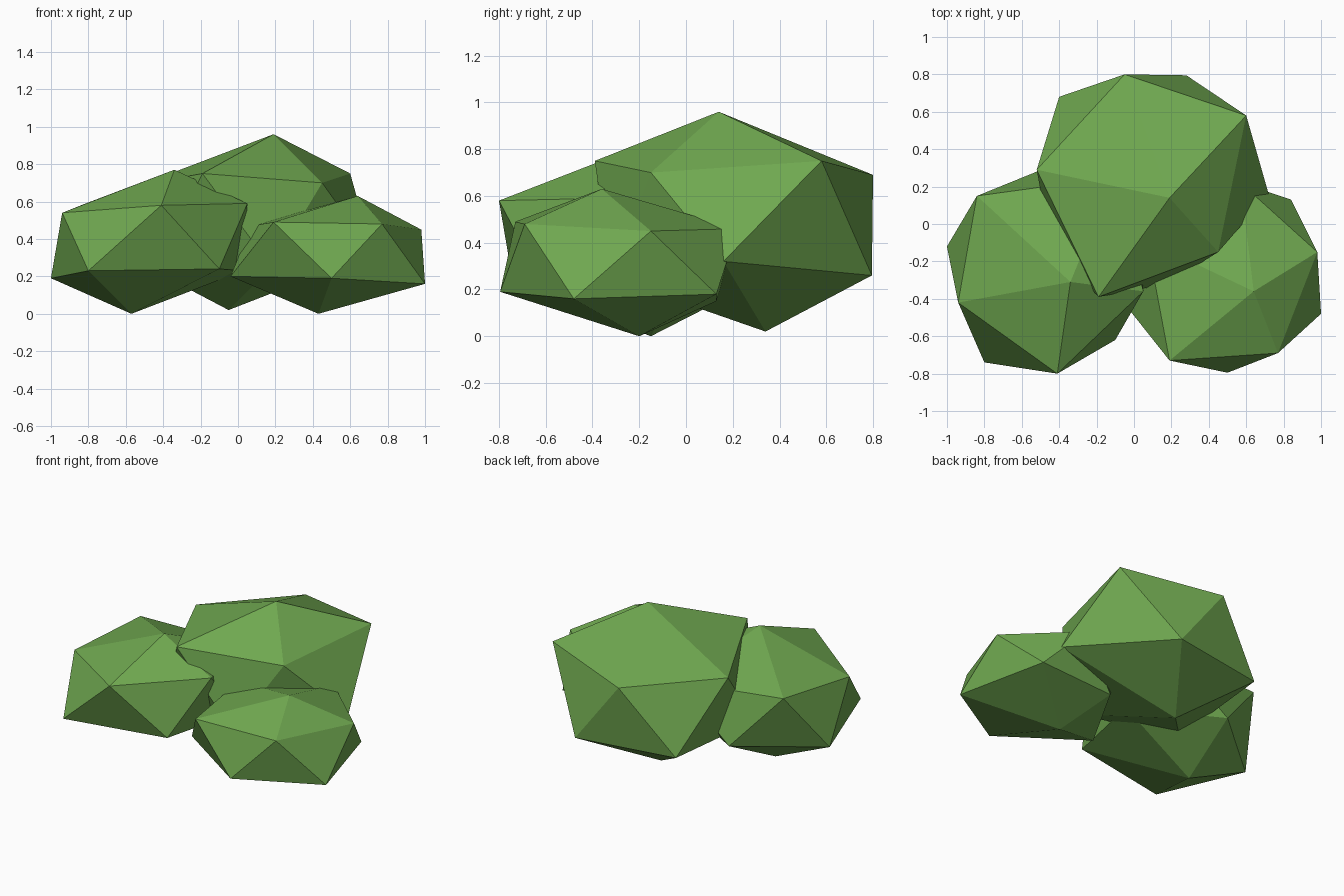
import bpy, bmesh

leaf = bpy.data.materials.new("leaf_green")
leaf.diffuse_color = (0.16, 0.39, 0.08, 1)


def leaf_clump(name, top, upper, lower, bottom):
    """Uneven low-poly ball: two poles and two rings of five, wrapped in a hull."""
    bm = bmesh.new()
    for p in (top, *upper, *lower, bottom):
        bm.verts.new(p)
    bmesh.ops.convex_hull(bm, input=bm.verts[:])
    bmesh.ops.recalc_face_normals(bm, faces=bm.faces[:])
    mesh = bpy.data.meshes.new(name)
    bm.to_mesh(mesh)
    bm.free()
    mesh.materials.append(leaf)
    obj = bpy.data.objects.new(name, mesh)
    bpy.context.collection.objects.link(obj)


# Tall clump at the back
leaf_clump("back_clump", (0.19, 0.14, 0.96),
           [(0.60, 0.58, 0.75), (-0.05, 0.80, 0.69), (-0.52, 0.29, 0.69),
            (-0.19, -0.39, 0.75), (0.45, -0.15, 0.70)],
           [(-0.45, -0.10, 0.23), (0.18, -0.32, 0.25), (0.72, 0.16, 0.32),
            (0.28, 0.795, 0.26), (-0.40, 0.68, 0.26)],
           (-0.05, 0.34, 0.02))

# Medium clump at the front left
leaf_clump("left_clump", (-0.34, -0.31, 0.77),
           [(-0.84, 0.15, 0.58), (-0.94, -0.42, 0.54), (-0.41, -0.80, 0.58),
            (0.05, -0.36, 0.59), (-0.11, 0.25, 0.54)],
           [(-1.00, -0.12, 0.19), (-0.80, -0.74, 0.23), (-0.10, -0.62, 0.24),
            (0.03, -0.04, 0.23), (-0.52, 0.28, 0.22)],
           (-0.57, -0.15, 0.0))

# Small clump at the front right
leaf_clump("right_clump", (0.64, -0.36, 0.63),
           [(0.19, -0.73, 0.49), (0.77, -0.69, 0.48), (0.98, -0.15, 0.45),
            (0.57, 0.22, 0.46), (0.07, -0.09, 0.47)],
           [(1.00, -0.48, 0.16), (0.50, -0.795, 0.19), (-0.04, -0.44, 0.20),
            (0.30, 0.13, 0.15), (0.84, 0.13, 0.18)],
           (0.43, -0.20, 0.0))
